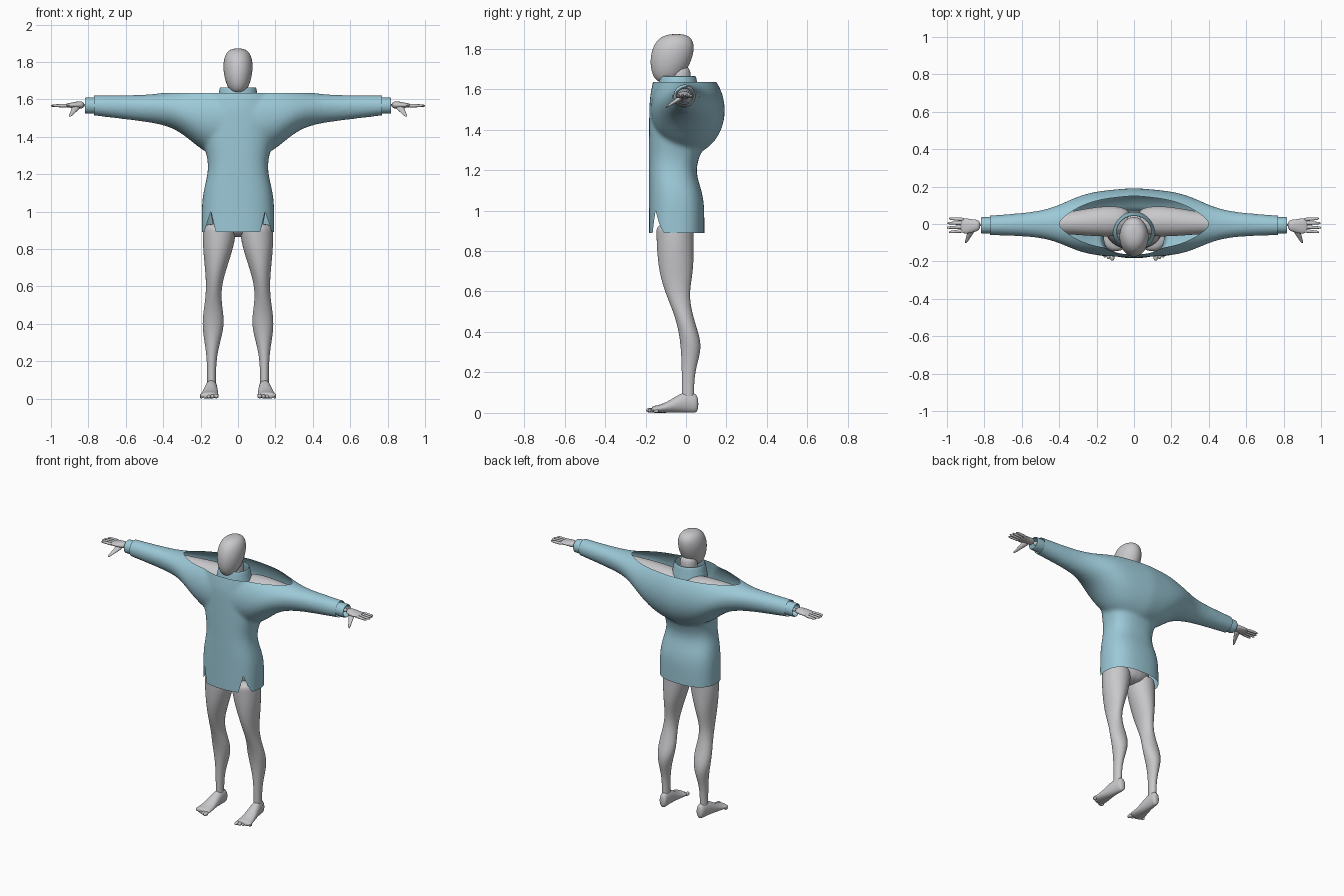
import bpy, bmesh, math
from mathutils import Vector

if "Cube" in bpy.data.objects:
    bpy.data.objects.remove(bpy.data.objects["Cube"], do_unlink=True)


def material(name, color):
    made = bpy.data.materials.new(name)
    made.use_nodes = True
    made.diffuse_color = color
    made.node_tree.nodes["Principled BSDF"].inputs["Base Color"].default_value = color
    return made


SKIN = material("mannequin grey", (.58, .58, .6, 1))
CLOTH = material("light blue knit", (.33, .58, .68, 1))


def steps(start, end, count):
    return [start + (end - start) * i / count for i in range(count + 1)]


def bump(value, centre, width):
    """Smooth swelling that is 1 at the centre."""
    return math.exp(-((value - centre) / width) ** 2)


def fade(value, centre, width):
    """Smooth step that falls from 1 to 0 around the centre."""
    return 1 / (1 + math.exp((value - centre) / width))


def loft(bm, axis, rings, sides=16, power=2, caps=True):
    """Skin rings (position, low u, high u, low v, high v, optional middle v) along an axis."""
    loops = []
    for position, low_u, high_u, low_v, high_v, *middle in rings:
        mid_u = (low_u + high_u) / 2
        mid_v = middle[0] if middle else (low_v + high_v) / 2
        loop = []
        for i in range(sides):
            angle = math.tau * (i + .5) / sides
            c, s = math.cos(angle), math.sin(angle)
            reach = high_v - mid_v if s > 0 else mid_v - low_v
            u = mid_u + (high_u - mid_u) * math.copysign(abs(c) ** (2 / power), c)
            v = mid_v + reach * math.copysign(abs(s) ** (2 / power), s)
            point = {"x": (position, u, v), "y": (u, position, v), "z": (u, v, position)}[axis]
            loop.append(bm.verts.new(point))
        loops.append(loop)
    for near, far in zip(loops, loops[1:]):
        for i in range(sides):
            bm.faces.new((near[i - 1], near[i], far[i], far[i - 1]))
    if caps:
        bm.faces.new(loops[0])
        bm.faces.new(loops[-1])


def finish(name, bm, mat, mirror=False, smooth=True, thickness=0):
    bmesh.ops.recalc_face_normals(bm, faces=bm.faces[:])
    mesh = bpy.data.meshes.new(name)
    bm.to_mesh(mesh)
    bm.free()
    mesh.materials.append(mat)
    mesh.polygons.foreach_set("use_smooth", [True] * len(mesh.polygons))
    made = bpy.data.objects.new(name, mesh)
    bpy.context.collection.objects.link(made)
    if mirror:
        made.modifiers.new("mirror", "MIRROR").use_mirror_merge = False
    if thickness:
        made.modifiers.new("thickness", "SOLIDIFY").thickness = thickness
    if smooth:
        subdivision = made.modifiers.new("subdivision", "SUBSURF")
        subdivision.levels = subdivision.render_levels = 2
    return made


def part(name, axis, rings, mat=SKIN, mirror=False, caps=True, thickness=0):
    bm = bmesh.new()
    loft(bm, axis, rings, caps=caps)
    return finish(name, bm, mat, mirror, thickness=thickness)


# Head: an egg, narrow at the chin and deeper than it is wide
def head_ring(angle):
    height, wide = math.cos(angle), math.sin(angle) ** .7
    half = .079 * wide * (1 - .15 * height)
    depth, centre = half * 1.32, -.073 - .025 * height
    return 1.752 - .121 * height, -half, half, centre - depth, centre + depth


part("head", "z", [head_ring(a) for a in steps(.1, math.pi - .1, 12)])
part("neck", "z", [(z, -.055, .055, -.085, .025) for z in steps(1.5, 1.72, 3)])

# Torso, with arms running across the shoulders into the sleeves
part("torso", "z", [(.86, -.1, .1, -.1, .03), (.95, -.16, .16, -.14, .06),
                    (1.2, -.14, .14, -.14, .03), (1.5, -.17, .17, -.14, .09),
                    (1.6, -.08, .08, -.08, .05)])
part("arm", "x", [(0, -.07, .1, 1.45, 1.61), (.2, -.07, .1, 1.47, 1.62),
                  (.4, -.05, .05, 1.5, 1.61), (.85, -.03, .02, 1.55, 1.59)], mirror=True)


# Legs: thigh, knee and calf as swellings on a plain column
def leg_ring(z):
    calf, thigh = bump(z, .4, .13), bump(z, .92, .28)
    inner = .118 - .04 * calf - .11 * thigh
    outer = .165 + .026 * calf + .025 * bump(z, .86, .2)
    front = -.15 + .13 * fade(z, .55, .08)
    back = .04 + .035 * bump(z, .33, .1) - .02 * bump(z, .58, .1)
    return z, inner, outer, front, back


part("leg", "z", [leg_ring(z) for z in steps(.04, .94, 18)], mirror=True)


# Feet turned out a little, with rows of toes
def foot_ring(y):
    centre, half = .142 - .08 * y, .032 - .13 * y
    return y, centre - half, centre + half, 0, .03 + .075 * bump(y, .01, .1)


part("foot", "y", [foot_ring(y) for y in steps(.062, -.172, 8)], mirror=True)
for i in range(5):
    x, tip, r = .116 + .02 * i, -.197 + .009 * i, .013 - .001 * i
    part(f"toe_{i + 1}", "y", [(tip + r * back, x - r * size, x + r * size, r * (1 - size), r * (1 + size))
                               for back, size in ((3, 1), (1, 1), (0, .5))], mirror=True)

# Hands
part("palm", "x", [(.82, -.034, .022, 1.55, 1.59), (.86, -.045, .025, 1.55, 1.59),
                   (.9, -.055, .032, 1.555, 1.58), (.93, -.045, .03, 1.56, 1.575)], mirror=True)
for i in range(4):
    y, tip = .024 - .02 * i, 1.005 - .01 * abs(i - 1.6)
    part(f"finger_{i + 1}", "x", [(x, y * fan - r, y * fan + r, 1.566 - r, 1.566 + r)
                                  for x, fan, r in ((.9, 1, .01), (.95, 1.1, .009),
                                                    (tip - .01, 1.2, .007), (tip, 1.2, .004))], mirror=True)


def thumb_ring(t):
    x, y, z = Vector((.86, -.015, 1.565)).lerp(Vector((.9, -.103, 1.508)), t)
    r = .024 - .018 * t
    return y, x - r, x + r, z - r * .7, z + r * .7


part("thumb", "y", [thumb_ring(t) for t in steps(0, 1, 4)], mirror=True)


# Sweater solid: a trunk with a full upper back, crossed by shoulders and sleeves
def trunk_ring(z):
    half = .196 - .035 * bump(z, 1.24, .12)
    front = -.184 + .03 * bump(z, 1.7, .1)
    back = .092 - .04 * bump(z, 1.2, .1) + .1 * bump(z, 1.52, .12)
    return z, -half, half, front, back


def sleeve_ring(x):
    d = abs(x)
    swell = fade(d, .36, .06)
    front = -.08 + .025 * d - .1 * swell
    back = .1 - .07 * d + .095 * swell
    bottom = 1.42 + .12 * d - .15 * fade(d, .25, .05)
    top = 1.622 + .1 * fade(d, .27, .07)
    return x, front, back, bottom, top, 1.565 - .07 * fade(d, .3, .05)


bm = bmesh.new()
loft(bm, "z", [trunk_ring(z) for z in steps(.82, 1.7, 20)], sides=24, power=2.5)
loft(bm, "x", [sleeve_ring(x) for x in steps(-.83, .83, 34)], sides=24)
solid = finish("sweater_solid", bm, CLOTH)
remesh = solid.modifiers.new("blend", "REMESH")
remesh.mode, remesh.voxel_size = "VOXEL", .011
soften = solid.modifiers.new("soften", "SMOOTH")
soften.factor, soften.iterations = .5, 10
bpy.context.view_layer.update()
bm = bmesh.new()
bm.from_object(solid, bpy.context.evaluated_depsgraph_get())
bpy.data.objects.remove(solid, do_unlink=True)


def cut(point, normal, clear=True):
    bmesh.ops.bisect_plane(bm, geom=bm.verts[:] + bm.edges[:] + bm.faces[:], dist=1e-5,
                           plane_co=point, plane_no=normal, clear_outer=clear)


# Open the wide neckline, hem and sleeve ends
HEM, APEX, SLIT = .89, 1, .145
cut((0, 0, 1.635), (0, 0, 1))
cut((0, 0, HEM), (0, 0, -1))
for side in (-1, 1):
    cut((side * .77, 0, 0), (side, 0, 0))

# Pointed slits at the front corners of the hem
for side in (-1, 1):
    for run in (-.027, .036):
        cut((side * SLIT, 0, APEX), (APEX - HEM, 0, side * run), clear=False)


def in_slit(face):
    centre = face.calc_center_median()
    drop = (APEX - centre.z) / (APEX - HEM)
    return centre.y < -.05 and -.027 * drop < abs(centre.x) - SLIT < .036 * drop


bmesh.ops.delete(bm, geom=[f for f in bm.faces if in_slit(f)], context="FACES")
finish("sweater", bm, CLOTH, smooth=False)

# Collar and cuffs
part("collar", "z", [(z, -r, r, -.04 - r * .92, r * .92 - .04)
                     for z, r in ((1.57, .12), (1.62, .108), (1.667, .1))],
     CLOTH, caps=False, thickness=.01)
part("cuff", "x", [(x, -.052, .038, 1.522, 1.611) for x in steps(.755, .82, 3)],
     CLOTH, mirror=True, caps=False, thickness=.008)
